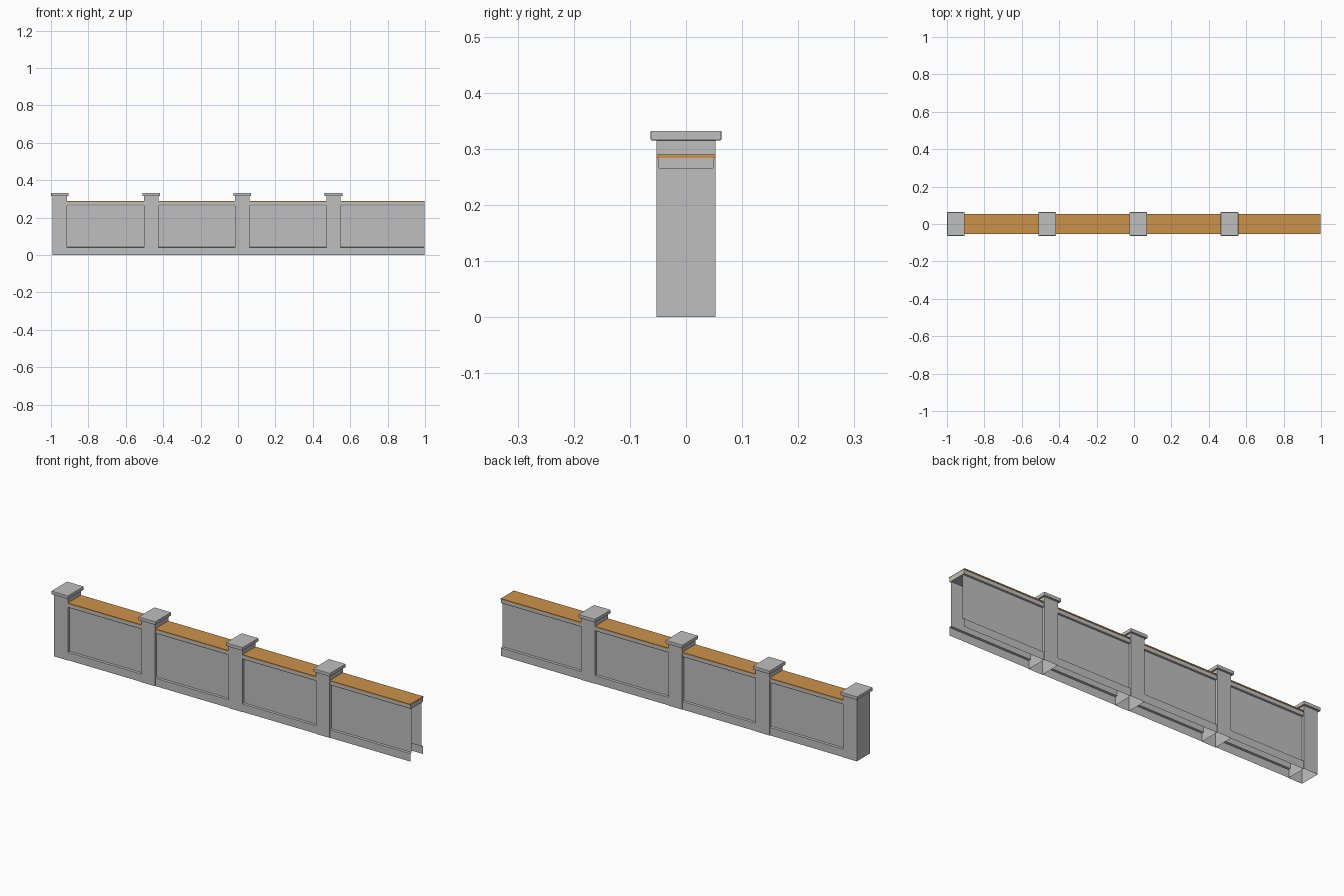
import bpy, bmesh

if "Cube" in bpy.data.objects:
    bpy.data.objects.remove(bpy.data.objects["Cube"])


def material(name, rgb):
    m = bpy.data.materials.new(name)
    m.diffuse_color = (*rgb, 1)
    m.use_nodes = True
    m.node_tree.nodes["Principled BSDF"].inputs["Base Color"].default_value = m.diffuse_color
    return m


GREY = material("stone grey", (0.52, 0.52, 0.52))
WOOD = material("warm wood", (0.60, 0.29, 0.07))


def finish(bm, name, mat):
    bmesh.ops.recalc_face_normals(bm, faces=bm.faces)
    me = bpy.data.meshes.new(name)
    bm.to_mesh(me)
    bm.free()
    me.materials.append(mat)
    ob = bpy.data.objects.new(name, me)
    bpy.context.collection.objects.link(ob)
    return ob


def box(name, mat, x0, x1, hy, z0, z1, open_bottom=False, bevel=0):
    bm = bmesh.new()
    bmesh.ops.create_cube(bm, size=1)
    for v in bm.verts:
        v.co = (x1 if v.co.x > 0 else x0,
                hy if v.co.y > 0 else -hy,
                z1 if v.co.z > 0 else z0)
    if bevel:
        bmesh.ops.bevel(bm, geom=bm.edges[:], offset=bevel, segments=2,
                        profile=0.5, affect='EDGES')
    ob = finish(bm, name, mat)
    if open_bottom:
        bm = bmesh.new()
        bm.from_mesh(ob.data)
        bm.normal_update()
        low = [f for f in bm.faces if f.normal.z < -0.9]
        bmesh.ops.delete(bm, geom=low, context='FACES_ONLY')
        bm.to_mesh(ob.data)
        bm.free()
    return ob


def extrude_x(name, mat, profile, x0, x1, solid):
    """Sweep a y,z profile along x; a solid profile is closed and capped."""
    bm = bmesh.new()
    a = [bm.verts.new((x0, y, z)) for y, z in profile]
    b = [bm.verts.new((x1, y, z)) for y, z in profile]
    n = len(profile)
    for i in range(n if solid else n - 1):
        j = (i + 1) % n
        bm.faces.new((a[i], a[j], b[j], b[i]))
    if solid:
        bm.faces.new(a)
        bm.faces.new(b)
    return finish(bm, name, mat)


POST, CAP, STEP = 0.0385, 0.047, 0.4875
posts = [-0.952 + STEP * i for i in range(4)]

# Hollow wall side: base, ledge, recessed panel, mirrored to the far side
side = [(-0.05, 0), (-0.05, 0.04), (-0.04, 0.042), (-0.04, 0.265)]
wall = side + [(-y, z) for y, z in reversed(side)]

# Rail with softened lower corners
half = [(-0.05, 0.284), (-0.05, 0.269), (-0.0485, 0.2655), (-0.045, 0.264)]
rail = half + [(-y, z) for y, z in reversed(half)]

for i, x in enumerate(posts):
    # Square post, open underneath, and its overhanging cap
    box("post", GREY, x - POST, x + POST, 0.0525, 0, 0.315, open_bottom=True)
    box("post_cap", GREY, x - CAP, x + CAP, 0.063, 0.315, 0.332, bevel=0.002)

    # Wall bay running to the next post or to the free end
    x0 = x + POST
    x1 = posts[i + 1] - POST if i < 3 else 0.998
    extrude_x("wall_panel", GREY, wall, x0, x1, False)
    extrude_x("top_rail", GREY, rail, x0, x1, True)
    box("wood_coping", WOOD, x0, x1, 0.0525, 0.284, 0.29)
